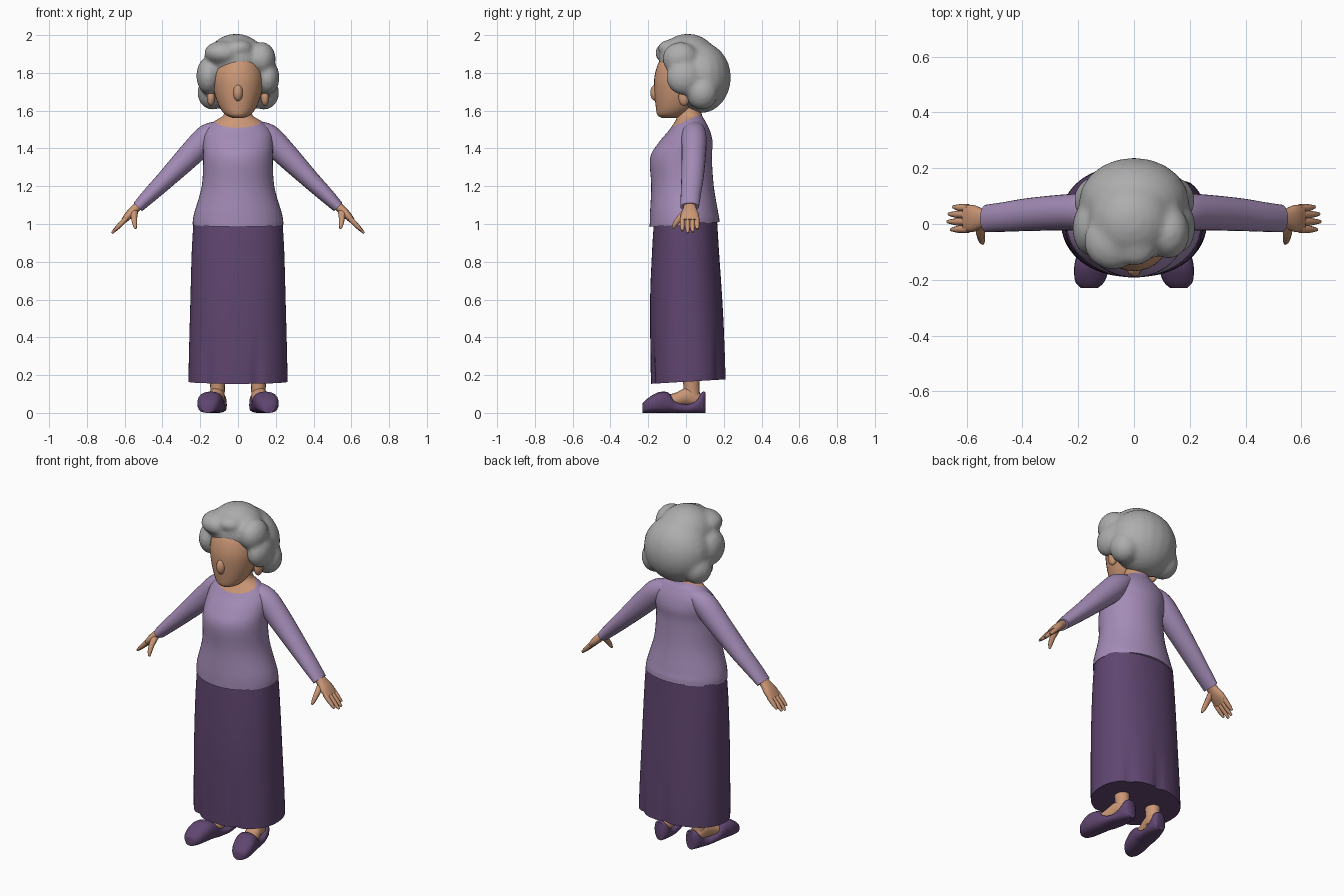
import bpy, bmesh, math
from mathutils import Vector, Matrix

X, Y, Z = Vector((1, 0, 0)), Vector((0, 1, 0)), Vector((0, 0, 1))


def material(name, rgb):
    m = bpy.data.materials.new(name)
    m.diffuse_color = (*rgb, 1)
    return m


SKIN = material("skin", (0.60, 0.31, 0.18))
LILAC = material("lilac_knit", (0.37, 0.26, 0.47))
PURPLE = material("purple_cloth", (0.115, 0.060, 0.160))
GREY = material("grey_hair", (0.42, 0.42, 0.42))


def spline(pts, steps):
    """Catmull-Rom through tuples of any length."""
    p = [pts[0]] + list(pts) + [pts[-1]]
    out = []
    for i in range(1, len(p) - 2):
        for k in range(steps):
            t = k / steps
            out.append([0.5 * (2 * b + (c - a) * t + (2 * a - 5 * b + 4 * c - d) * t * t
                               + (3 * b - a - 3 * c + d) * t ** 3)
                        for a, b, c, d in zip(*p[i - 1:i + 3])])
    return out + [list(pts[-1])]


def add_tube(bm, pts, side, axis=None, segs=24, steps=4, power=2.0):
    """Loft ellipses (x, y, z, radius along side, other radius)."""
    rows = spline(pts, steps)
    rings = []
    for i, (x, y, z, a, b) in enumerate(rows):
        n = axis or (Vector(rows[min(i + 1, len(rows) - 1)][:3])
                     - Vector(rows[max(i - 1, 0)][:3])).normalized()
        other = n.cross(side).normalized()
        ring = []
        for k in range(segs):
            c, s = (math.cos(2 * math.pi * k / segs), math.sin(2 * math.pi * k / segs))
            u = math.copysign(abs(c) ** (2 / power), c) * a
            v = math.copysign(abs(s) ** (2 / power), s) * b
            ring.append(bm.verts.new(Vector((x, y, z)) + side * u + other * v))
        rings.append(ring)
    for r, q in zip(rings, rings[1:]):
        for k in range(segs):
            j = (k + 1) % segs
            bm.faces.new((r[k], r[j], q[j], q[k]))
    bm.faces.new(rings[0][::-1])
    bm.faces.new(rings[-1])


def add_ball(bm, center, radii):
    m = Matrix.Translation(center) @ Matrix.Diagonal((*radii, 1))
    bmesh.ops.create_uvsphere(bm, u_segments=20, v_segments=14, radius=1, matrix=m)


def upright(rows):
    """(z, half width, front y, back y) -> tube rows."""
    return [(0, (f + b) / 2, z, w, (b - f) / 2) for z, w, f, b in rows]


def finish(bm, name, mats, mirror=False, angle=50):
    bmesh.ops.recalc_face_normals(bm, faces=bm.faces)
    me = bpy.data.meshes.new(name)
    bm.to_mesh(me)
    bm.free()
    for m in mats:
        me.materials.append(m)
    me.polygons.foreach_set("use_smooth", [True] * len(me.polygons))
    me.set_sharp_from_angle(angle=math.radians(angle))
    ob = bpy.data.objects.new(name, me)
    bpy.context.collection.objects.link(ob)
    if mirror:
        ob.modifiers.new("mirror", 'MIRROR').use_mirror_merge = False
    return ob


# Long skirt, with soft folds near a slightly tilted hem
bm = bmesh.new()
add_tube(bm, upright([(0.165, 0.262, -0.185, 0.212), (0.30, 0.260, -0.188, 0.208),
                      (0.60, 0.252, -0.190, 0.192), (0.85, 0.245, -0.180, 0.175),
                      (1.01, 0.236, -0.170, 0.165)]), X, Z, segs=72, steps=5, power=2.2)
for v in bm.verts:
    low = max(0, 1 - (v.co.z - 0.165) / 0.3)
    for fx, front in ((-0.16, 1), (0.10, 1), (0.0, 0), (0.17, 0)):
        if (v.co.y < 0) == bool(front):
            dent = 0.016 * low * math.exp(-((v.co.x - fx) / 0.022) ** 2)
            v.co.y += dent if front else -dent
    v.co.z += 0.06 * v.co.y * low
finish(bm, "skirt", [PURPLE])

# Cardigan body running into the neck; a tilted cut makes the neckline
bm = bmesh.new()
add_tube(bm, upright([(1.0, 0.240, -0.192, 0.178), (1.05, 0.234, -0.191, 0.172),
                      (1.20, 0.192, -0.184, 0.147), (1.35, 0.184, -0.190, 0.137),
                      (1.43, 0.185, -0.145, 0.141), (1.49, 0.175, -0.095, 0.128),
                      (1.54, 0.130, -0.060, 0.105), (1.575, 0.078, -0.045, 0.085),
                      (1.62, 0.068, -0.040, 0.080), (1.68, 0.068, -0.040, 0.080)]),
         X, Z, segs=48, steps=5)
origin, normal = Vector((0, -0.09, 1.505)), Vector((0, -0.45, 1)).normalized()
bmesh.ops.bisect_plane(bm, geom=bm.verts[:] + bm.edges[:] + bm.faces[:],
                       plane_co=origin, plane_no=normal)
for f in bm.faces:
    c = f.calc_center_median()
    f.material_index = int((c - origin).dot(normal) > 0 and c.z > 1.48)
for v in bm.verts:  # hem follows the waist, rising a little at the back
    if v.co.z < 1.04:
        v.co.z += 0.012 * v.co.y / 0.18 - 0.002
finish(bm, "cardigan_and_neck", [LILAC, SKIN])

# Sleeves
bm = bmesh.new()
add_tube(bm, [(0.075, 0.040, 1.520, 0.050, 0.030), (0.150, 0.042, 1.470, 0.066, 0.066),
              (0.237, 0.042, 1.383, 0.065, 0.066), (0.378, 0.034, 1.240, 0.059, 0.050),
              (0.470, 0.025, 1.150, 0.053, 0.040), (0.530, 0.020, 1.090, 0.049, 0.031)],
         Y, segs=24)
finish(bm, "sleeves", [LILAC], mirror=True)

# Hands: palm, four fingers and a thumb
bm = bmesh.new()
add_tube(bm, [(0.500, 0.020, 1.120, 0.030, 0.022), (0.540, 0.020, 1.085, 0.034, 0.023),
              (0.575, 0.020, 1.050, 0.048, 0.022), (0.605, 0.020, 1.017, 0.048, 0.015)],
         Y, segs=16, power=2.4)
for y, reach in ((-0.019, 0.050), (0.008, 0.062), (0.034, 0.058), (0.058, 0.042)):
    add_tube(bm, [(0.592, y, 1.030, 0.013, 0.014),
                  (0.600 + reach * 0.6, y, 1.020 - reach * 0.6, 0.013, 0.012),
                  (0.606 + reach, y * 1.05, 1.014 - reach, 0.006, 0.006)], Y, segs=8, steps=2)
add_tube(bm, [(0.550, 0.005, 1.070, 0.022, 0.018), (0.550, -0.035, 1.030, 0.016, 0.016),
              (0.546, -0.060, 0.995, 0.012, 0.012), (0.542, -0.070, 0.975, 0.005, 0.005)],
         X, segs=8, steps=2)
finish(bm, "hands", [SKIN], mirror=True)

# Head with nose and ears
bm = bmesh.new()
add_tube(bm, upright([(1.562, 0.030, -0.130, -0.030), (1.578, 0.066, -0.152, 0.000),
                      (1.62, 0.098, -0.160, 0.050), (1.70, 0.127, -0.168, 0.100),
                      (1.78, 0.136, -0.167, 0.120), (1.86, 0.115, -0.142, 0.110),
                      (1.92, 0.060, -0.090, 0.080)]), X, Z, segs=32)
add_ball(bm, (0, -0.158, 1.695), (0.026, 0.031, 0.045))
for s in (-1, 1):
    add_ball(bm, (s * 0.143, -0.010, 1.67), (0.022, 0.030, 0.045))
finish(bm, "head", [SKIN])

# Wavy bobbed hair: overlapping locks fused into one soft mass
bm = bmesh.new()
LOCKS = [((0, 0.078, 1.775), (0.198, 0.160, 0.188)),        # back
         ((-0.01, 0.01, 1.87), (0.155, 0.155, 0.137)),      # crown
         ((-0.075, -0.062, 1.905), (0.105, 0.102, 0.066)),  # swept fringe
         ((0.005, -0.075, 1.932), (0.075, 0.075, 0.045)),
         ((0.125, -0.030, 1.875), (0.075, 0.095, 0.088)),
         ((-0.155, -0.015, 1.785), (0.066, 0.100, 0.100)),  # sides
         ((0.158, -0.010, 1.775), (0.062, 0.095, 0.092)),
         ((-0.135, 0.085, 1.695), (0.080, 0.085, 0.090)),   # lower curls
         ((0.138, 0.085, 1.695), (0.080, 0.085, 0.090))]
for c, r in LOCKS:
    add_ball(bm, c, r)
hair = finish(bm, "hair", [GREY], angle=180)
mod = hair.modifiers.new("fuse", 'REMESH')
mod.mode, mod.voxel_size, mod.use_smooth_shade = 'VOXEL', 0.014, True
mod = hair.modifiers.new("soften", 'SMOOTH')
mod.factor, mod.iterations = 0.5, 4

# Feet and ankles
bm = bmesh.new()
add_tube(bm, [(0.145, -0.130, 0.055, 0.040, 0.035), (0.128, -0.060, 0.065, 0.046, 0.040),
              (0.115, 0.000, 0.085, 0.044, 0.048), (0.108, 0.040, 0.080, 0.040, 0.050),
              (0.103, 0.080, 0.060, 0.032, 0.040)], X, Y, segs=16)
add_tube(bm, [(0.108, 0.035, 0.06, 0.038, 0.046), (0.108, 0.030, 0.12, 0.038, 0.042),
              (0.110, 0.025, 0.24, 0.045, 0.048)], X, Z, segs=16)
finish(bm, "feet", [SKIN], mirror=True)

# Slip-on shoes: high toe cap and heel, low sides
bm = bmesh.new()
add_tube(bm, [(x, y, top / 2, w, top / 2) for x, y, w, top in (
    (0.160, -0.230, 0.030, 0.050), (0.158, -0.205, 0.053, 0.075),
    (0.150, -0.150, 0.064, 0.108), (0.138, -0.095, 0.062, 0.108),
    (0.128, -0.055, 0.058, 0.065), (0.118, 0.000, 0.054, 0.046),
    (0.110, 0.045, 0.050, 0.062), (0.105, 0.085, 0.044, 0.110),
    (0.103, 0.103, 0.028, 0.108))], X, Y, segs=24, power=2.5)
finish(bm, "shoes", [PURPLE], mirror=True)
